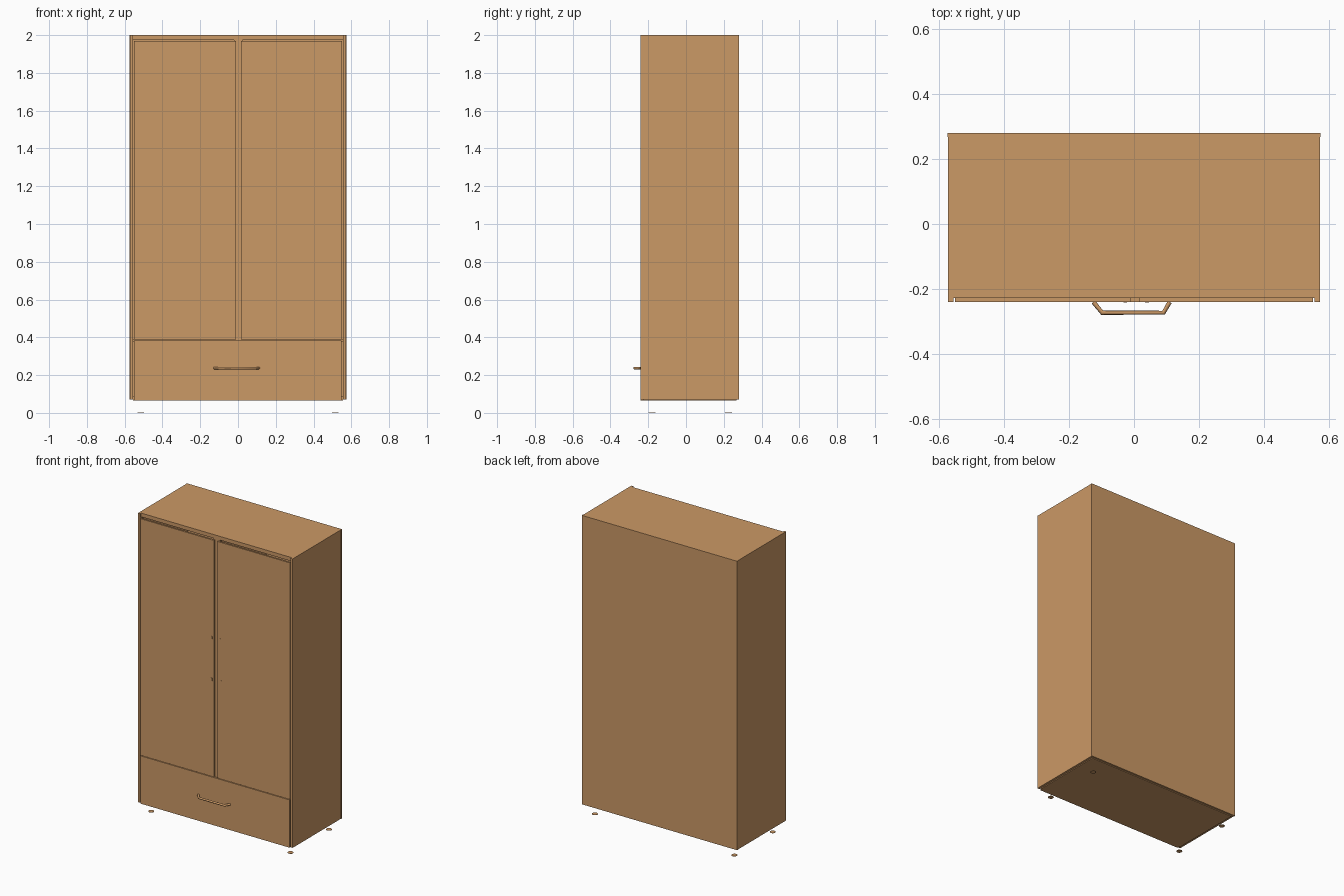
import bpy
import bmesh
from mathutils import Vector

cube = bpy.data.objects.get("Cube")
if cube:
    bpy.data.objects.remove(cube, do_unlink=True)

# Single timber colour
wood = bpy.data.materials.new("light_wood")
wood.use_nodes = True
colour = (0.6, 0.319, 0.133, 1)
wood.diffuse_color = colour
wood.node_tree.nodes["Principled BSDF"].inputs["Base Color"].default_value = colour


def finish(name, bm):
    mesh = bpy.data.meshes.new(name)
    bmesh.ops.recalc_face_normals(bm, faces=bm.faces)
    bm.to_mesh(mesh)
    bm.free()
    mesh.materials.append(wood)
    obj = bpy.data.objects.new(name, mesh)
    bpy.context.collection.objects.link(obj)
    return obj


def box(name, x, y, z):
    """Box given by its (low, high) range on each axis."""
    bm = bmesh.new()
    bmesh.ops.create_cube(bm, size=1)
    for v in bm.verts:
        v.co = Vector([r[0] if c < 0 else r[1] for c, r in zip(v.co, (x, y, z))])
    return finish(name, bm)


BASE, TOP = 0.065, 2.0
FRONT, INNER, REAR, BACK = -0.24, -0.228, 0.267, 0.28
HALF, INSIDE = 0.572, 0.556

# Carcass
for side, s in (("right", -1), ("left", 1)):
    box(side + "_side_panel", sorted((s * INSIDE, s * HALF)), (FRONT, REAR), (BASE + 0.005, TOP))
box("top_panel", (-INSIDE, INSIDE), (INNER, REAR), (1.975, TOP))
box("bottom_panel", (-INSIDE, INSIDE), (INNER, REAR), (BASE, 0.09))
box("back_panel", (-0.574, 0.574), (REAR, BACK), (BASE + 0.005, TOP))
box("middle_shelf", (-INSIDE, INSIDE), (INNER, REAR), (0.375, 0.392))
box("centre_divider", (-0.02, 0.025), (INNER, REAR), (0.392, 1.975))

# Doors with small square fixing plates beside the centre gap
for side, x, plate in (("right", (-0.551, -0.011), -0.027), ("left", (0.015, 0.551), 0.04)):
    box(side + "_door", x, (FRONT, INNER), (0.388, 1.968))
    for level, z in (("upper", 1.315), ("lower", 1.037)):
        box(f"{side}_{level}_plate", (plate - 0.006, plate + 0.006),
            (FRONT - 0.002, FRONT), (z - 0.009, z + 0.009))

# Drawer front
box("drawer_front", (-0.551, 0.547), (FRONT, INNER), (BASE, 0.384))

# Bent bar handle
curve = bpy.data.curves.new("drawer_handle", "CURVE")
curve.dimensions = "3D"
curve.bevel_depth = 0.007
curve.bevel_resolution = 2
curve.use_fill_caps = True
path = [(-0.125, FRONT), (-0.098, -0.273), (0.091, -0.273), (0.11, FRONT)]
spline = curve.splines.new("POLY")
spline.points.add(len(path) - 1)
for point, (x, y) in zip(spline.points, path):
    point.co = (x, y, 0.237, 1)
curve.materials.append(wood)
handle = bpy.data.objects.new("drawer_handle", curve)
bpy.context.collection.objects.link(handle)

# Thin floor discs under the corners
for side, x in (("right", -0.515), ("left", 0.515)):
    for end, y in (("front", -0.18), ("back", 0.225)):
        bm = bmesh.new()
        bmesh.ops.create_cone(bm, cap_ends=True, segments=16, radius1=0.018,
                              radius2=0.018, depth=0.002)
        bmesh.ops.translate(bm, verts=bm.verts, vec=(x, y, 0.001))
        finish(f"{end}_{side}_foot_disc", bm)
